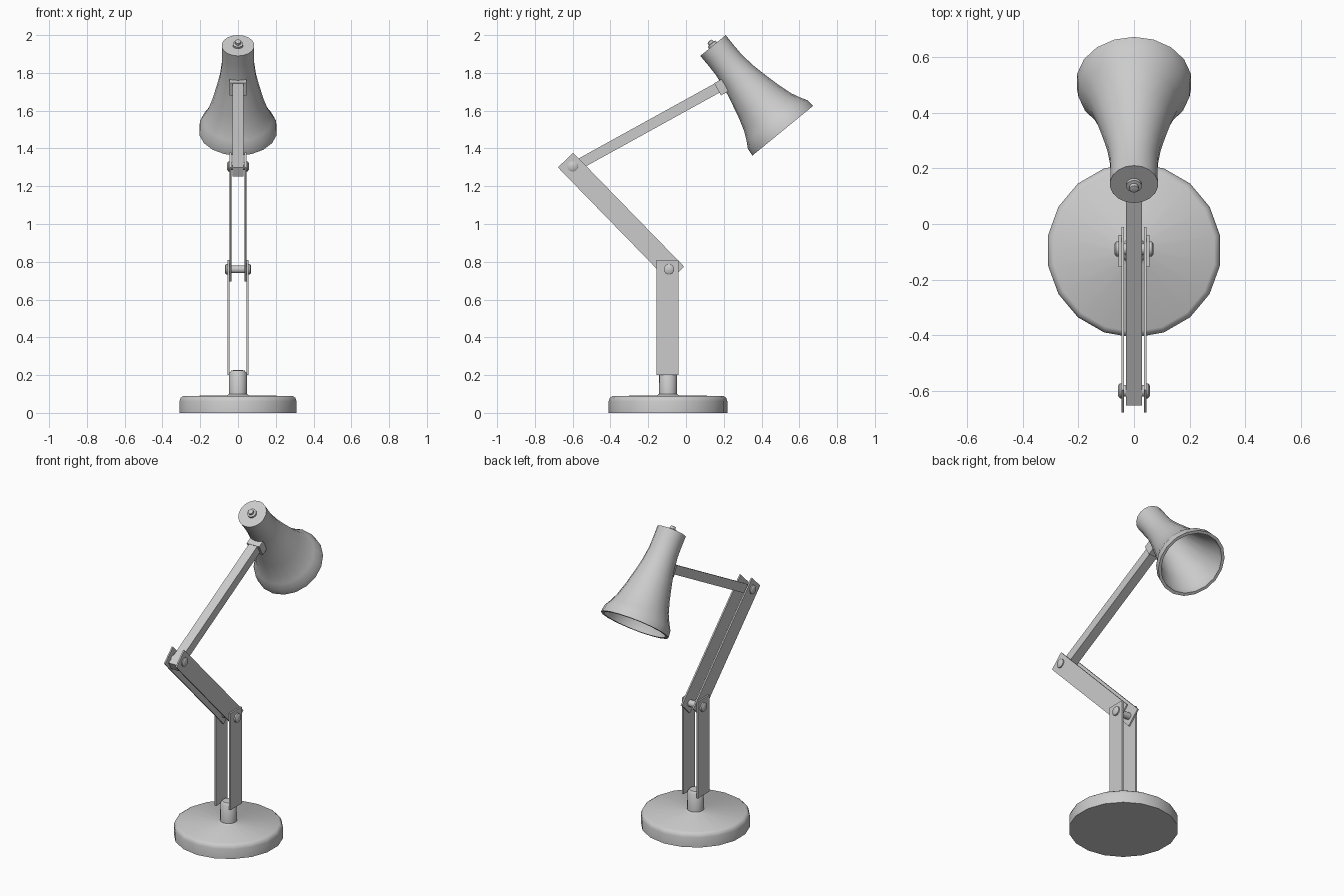
import bpy, bmesh, math
from mathutils import Matrix, Vector

if "Cube" in bpy.data.objects:
    bpy.data.objects.remove(bpy.data.objects["Cube"])


def finish(name, bm, matrix, angle=40):
    bmesh.ops.recalc_face_normals(bm, faces=bm.faces)
    bm.transform(matrix)
    mesh = bpy.data.meshes.new(name)
    bm.to_mesh(mesh)
    bm.free()
    ob = bpy.data.objects.new(name, mesh)
    bpy.context.collection.objects.link(ob)
    bpy.ops.object.select_all(action='DESELECT')
    ob.select_set(True)
    bpy.context.view_layer.objects.active = ob
    bpy.ops.object.shade_smooth_by_angle(angle=math.radians(angle))
    return ob


def lathe(name, profile, matrix, sides=18):
    """Revolve (radius, height) points about local z; radius 0 closes to a point."""
    bm = bmesh.new()
    rings = []
    for r, z in profile:
        if r == 0:
            rings.append([bm.verts.new((0, 0, z))] * sides)
        else:
            angs = [2 * math.pi * (i + 0.5) / sides for i in range(sides)]
            rings.append([bm.verts.new((r * math.cos(a), r * math.sin(a), z)) for a in angs])
    for a, b in zip(rings, rings[1:]):
        for i in range(sides):
            j = (i + 1) % sides
            bm.faces.new(list(dict.fromkeys((a[i], a[j], b[j], b[i]))))
    return finish(name, bm, matrix)


def bar(name, center, size, angle=0):
    """Box turned about the x axis."""
    bm = bmesh.new()
    bmesh.ops.create_cube(bm, size=1)
    bm.transform(Matrix.Diagonal((*size, 1)))
    return finish(name, bm, Matrix.Translation(center) @ Matrix.Rotation(angle, 4, 'X'))


def bolt(name, y, z, half, head, r=0.021):
    """Pin across x with a domed head at both ends."""
    R = 0.028
    right = [(r, half - head), (R, half - head), (R, half - 0.006), (R * 0.7, half), (0, half)]
    profile = [(a, -b) for a, b in reversed(right)] + right
    m = Matrix.Translation((0, y, z)) @ Matrix.Rotation(math.pi / 2, 4, 'Y')
    lathe(name, profile, m, 12)


# weighted base with its post
lathe("base", [(0, 0), (0.314, 0), (0.314, 0.062), (0.308, 0.08), (0.293, 0.09), (0.06, 0.092),
               (0.048, 0.1), (0.047, 0.21), (0.035, 0.225), (0, 0.228)],
      Matrix.Translation((0, -0.095, 0)))

# paired side plates of the lower and middle arms
for side, s in (("left", -1), ("right", 1)):
    bar("lower_arm_" + side, (s * 0.05, -0.0975, 0.505), (0.01, 0.115, 0.61))
    bar("middle_arm_" + side, (s * 0.04, -0.344, 1.037), (0.009, 0.842, 0.112),
        math.atan2(-114, 111))

# pivot pins
bolt("lower_pivot", -0.09, 0.76, 0.07, 0.016)
bolt("upper_pivot", -0.6, 1.305, 0.057, 0.014)

# upper arm bar between the pivot and the shade
p, q = Vector((0, -0.64, 1.276)), Vector((0, 0.185, 1.731))
d = q - p
bar("upper_arm", (p + q) / 2, (0.058, d.length, 0.055), math.atan2(d.z, d.y))

# shade: local z runs from the closed tip to the open mouth
tip = Matrix.Translation((0, 0.143, 1.945)) @ Matrix.Rotation(math.atan2(-0.633, -0.774), 4, 'X')
outer = [(0, 0), (0.087, 0), (0.086, 0.06), (0.087, 0.13), (0.097, 0.21), (0.113, 0.285),
         (0.136, 0.38), (0.159, 0.455), (0.183, 0.505), (0.203, 0.54), (0.208, 0.583)]
inner = [(0.19, 0.583), (0.186, 0.54), (0.147, 0.455), (0.101, 0.285), (0.075, 0.13),
         (0.074, 0.03), (0, 0.03)]
lathe("shade", outer + inner, tip)

# switch knob on the tip
lathe("switch", [(0, 0.005), (0.028, 0.005), (0.028, -0.012), (0.016, -0.014), (0.016, -0.028),
                 (0, -0.032)], tip, 12)

# mounting plate where the arm meets the shade
bar("shade_bracket", (0, 0.187, 1.724), (0.088, 0.045, 0.074), math.atan2(74.5, 135))
